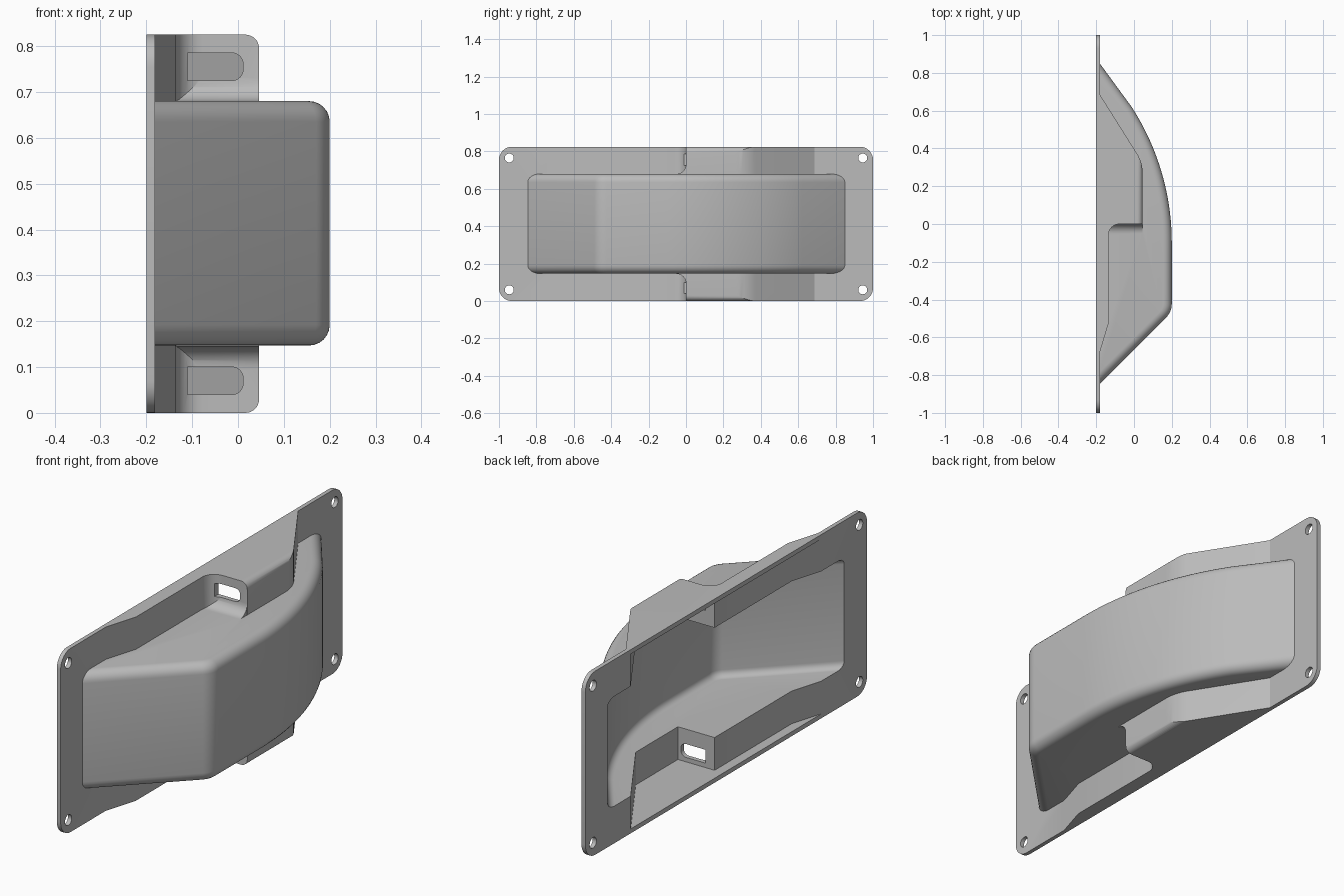
import bpy, bmesh, math
from mathutils import Vector

if "Cube" in bpy.data.objects:
    bpy.data.objects.remove(bpy.data.objects["Cube"])

H = 0.825          # plate height
WALL = 0.02

grey = bpy.data.materials.new("light grey")
grey.diffuse_color = (0.5, 0.5, 0.5, 1)
grey.use_nodes = True
grey.node_tree.nodes["Principled BSDF"].inputs["Base Color"].default_value = grey.diffuse_color


def rounded(corners, n=8):
    """Polygon from (u, v, radius) corners, filleting where radius > 0."""
    out = []
    for i, (u, v, r) in enumerate(corners):
        p = Vector((u, v))
        if r == 0:
            out.append(p)
            continue
        a = (Vector(corners[i - 1][:2]) - p).normalized()
        b = (Vector(corners[(i + 1) % len(corners)][:2]) - p).normalized()
        half = a.angle(b) / 2
        c = p + (a + b).normalized() * (r / math.sin(half))
        s = p + a * (r / math.tan(half)) - c
        e = p + b * (r / math.tan(half)) - c
        sweep = s.angle_signed(e)
        for k in range(n + 1):
            t = -sweep * k / n
            out.append(c + Vector((s.x * math.cos(t) - s.y * math.sin(t),
                                   s.x * math.sin(t) + s.y * math.cos(t))))
    return out


def inset(pts, t, back=-0.23):
    """Offset an open counter-clockwise outline inward, ends run out past the back."""
    pts = [Vector(p[:2]) for p in pts]
    dirs = [(b - a).normalized() for a, b in zip(pts, pts[1:])]
    norms = [Vector((-d.y, d.x)) for d in dirs]
    out = []
    for i, p in enumerate(pts):
        n0, n1 = norms[max(i - 1, 0)], norms[min(i, len(norms) - 1)]
        out.append(p + (n0 + n1) * (t / (1 + n0.dot(n1))))
    for i, d in ((0, dirs[0]), (-1, dirs[-1])):
        out[i] = out[i] + d * ((back - out[i].x) / d.x)
    return out


def prism(name, pts, axis, lo, hi, bevel=0.0, back=-0.185):
    """Extrude an outline along an axis; bevel rounds its z rims except at the back."""
    place = {"x": lambda u, v, w: (w, u, v),
             "y": lambda u, v, w: (u, w, v),
             "z": lambda u, v, w: (u, v, w)}[axis]
    bm = bmesh.new()
    rings = [[bm.verts.new(place(p[0], p[1], w)) for p in pts] for w in (lo, hi)]
    bm.faces.new(rings[0])
    bm.faces.new(rings[1])
    for i in range(len(pts)):
        bm.faces.new((rings[0][i - 1], rings[0][i], rings[1][i], rings[1][i - 1]))
    bmesh.ops.recalc_face_normals(bm, faces=bm.faces)
    if bevel:
        rim = [e for e in bm.edges
               if abs(e.verts[0].co.z - e.verts[1].co.z) < 1e-6
               and max(v.co.x for v in e.verts) > back]
        bmesh.ops.bevel(bm, geom=rim, offset=bevel, segments=6, profile=0.5,
                        affect='EDGES', clamp_overlap=True)
    mesh = bpy.data.meshes.new(name)
    bm.to_mesh(mesh)
    bm.free()
    mesh.materials.append(grey)
    ob = bpy.data.objects.new(name, mesh)
    bpy.context.collection.objects.link(ob)
    return ob


def combine(ob, tool, operation):
    m = ob.modifiers.new("combine", 'BOOLEAN')
    m.operation, m.object, m.solver = operation, tool, 'EXACT'
    bpy.context.view_layer.objects.active = ob
    bpy.ops.object.modifier_apply(modifier=m.name)
    bpy.data.objects.remove(tool)


# Mounting plate
body = prism("recessed_cover", rounded([(-1, 0, .07), (1, 0, .07), (1, H, .07), (-1, H, .07)]),
             "x", -0.2, -0.181)

# Bulged housing: straight ramp, rounded shoulder, long arc, straight run-out
R = 1.325
arc = [(0.2 - R + math.sqrt(R * R - (y + 0.1) ** 2), y, 0)
       for y in [-0.1 + 0.72 * k / 24 for k in range(25)]]
bulge = rounded([(-0.19, -0.855, 0), (0.2, -0.465, 0.1)] + arc + [(-0.19, 0.862, 0)])
combine(body, prism("housing", bulge, "z", 0.147, 0.68, 0.045), 'UNION')

# Side shoulders: shallow at the front, deep behind the step
raw = [(-0.19, -0.71), (-0.136, -0.53), (-0.136, 0.0), (0.046, 0.0), (0.046, 0.325), (-0.19, 0.70)]
radii = [0, 0, 0.06, 0, 0.2, 0]
shoulder = prism("shoulder", rounded([(x, y, r) for (x, y), r in zip(raw, radii)]), "z", 0, H)
limit = prism("shoulder_limit", rounded([(-0.3, 0, 0), (0.046, 0, .03), (0.046, H, .03), (-0.3, H, 0)]),
              "y", -1, 1)
combine(shoulder, limit, 'INTERSECT')
combine(body, shoulder, 'UNION')

# Concave fillets between the step walls and the housing
for flip in (False, True):
    pts = [(0.005, 0.67), (0.005, 0.73)]
    pts += [(-0.05 + 0.05 * math.cos(a), 0.73 - 0.05 * math.sin(a))
            for a in [math.pi / 2 * k / 8 for k in range(9)]]
    pts.append((-0.05, 0.67))
    if flip:
        pts = [(y, H - z) for y, z in pts]
    combine(body, prism("step_fillet", pts, "x", -0.15, 0.0455), 'UNION')

# Hollow interior, open at the back
combine(body, prism("housing_cavity", inset(bulge, WALL), "z", 0.167, 0.66, 0.03, -0.22), 'DIFFERENCE')
combine(body, prism("shoulder_cavity", inset(raw, WALL), "z", WALL, H - WALL), 'DIFFERENCE')

# Slots through the step walls and screw holes at the corners
for z in (0.07, H - 0.07):
    slot = rounded([(-0.11, z - .03, 0), (0.011, z - .03, .024),
                    (0.011, z + .03, .024), (-0.11, z + .03, 0)])
    combine(body, prism("slot", slot, "y", -0.1, 0.1), 'DIFFERENCE')
    for y in (-0.945, 0.945):
        zc = 0.06 if z < 0.4 else H - 0.06
        ring = [(y + 0.024 * math.cos(math.tau * k / 20), zc + 0.024 * math.sin(math.tau * k / 20))
                for k in range(20)]
        combine(body, prism("screw_hole", ring, "x", -0.3, -0.1), 'DIFFERENCE')

bpy.ops.object.select_all(action='DESELECT')
body.select_set(True)
bpy.context.view_layer.objects.active = body
bpy.ops.object.shade_smooth_by_angle(angle=math.radians(25))
